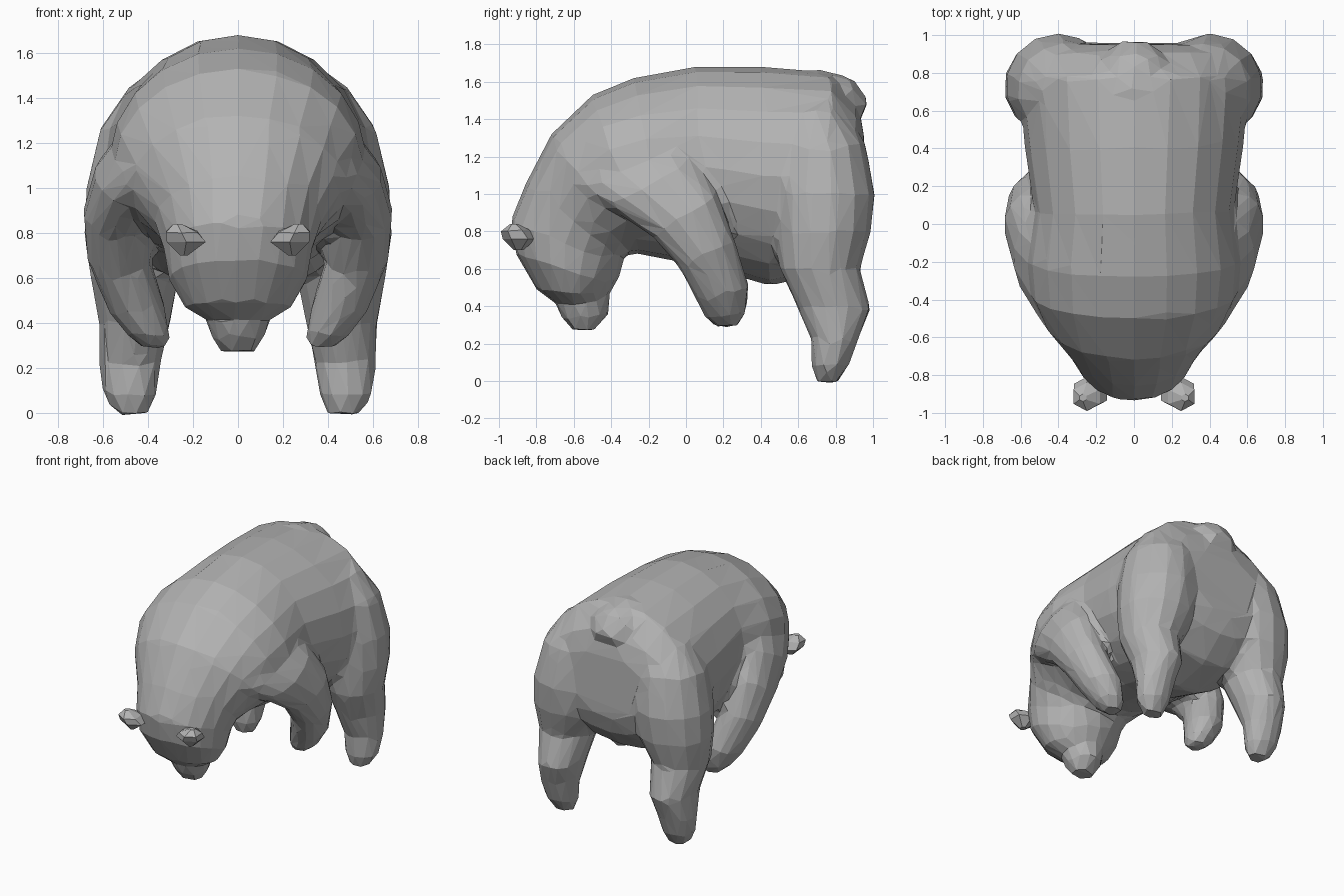
import bpy
import math
from mathutils import Vector

cube = bpy.data.objects.get("Cube")
if cube:
    bpy.data.objects.remove(cube, do_unlink=True)

# One plain grey for the whole animal
fur = bpy.data.materials.new("grey fur")
fur.use_nodes = True
grey = (0.45, 0.45, 0.45, 1)
fur.diffuse_color = grey
fur.node_tree.nodes["Principled BSDF"].inputs["Base Color"].default_value = grey


def loft(sections, sides=14):
    """Closed tube of oval rings: (centre x, top y, top z, bottom y, bottom z, half width)."""
    verts, faces = [], []
    for cx, ty, tz, by, bz, width in sections:
        top, bottom = Vector((cx, ty, tz)), Vector((cx, by, bz))
        centre, arm = (top + bottom) / 2, (top - bottom) / 2
        for i in range(sides):
            a = math.tau * i / sides
            verts.append(centre + arm * math.cos(a) + Vector((width * math.sin(a), 0, 0)))
    for r in range(len(sections) - 1):
        for i in range(sides):
            j = (i + 1) % sides
            a, b = r * sides, (r + 1) * sides
            faces.append((a + i, a + j, b + j, b + i))
    faces.append(tuple(reversed(range(sides))))
    faces.append(tuple(range(len(verts) - sides, len(verts))))
    return verts, faces


def mirrored(part):
    verts, faces = part
    return [Vector((-v.x, v.y, v.z)) for v in verts], [tuple(reversed(f)) for f in faces]


def make(name, parts):
    """Join several closed shells into one object."""
    verts, faces = [], []
    for part_verts, part_faces in parts:
        start = len(verts)
        verts += part_verts
        faces += [tuple(start + i for i in f) for f in part_faces]
    mesh = bpy.data.meshes.new(name)
    mesh.from_pydata(verts, [], faces)
    mesh.materials.append(fur)
    obj = bpy.data.objects.new(name, mesh)
    bpy.context.collection.objects.link(obj)
    bpy.context.view_layer.objects.active = obj
    obj.select_set(True)
    bpy.ops.object.mode_set(mode="EDIT")
    bpy.ops.mesh.select_all(action="SELECT")
    bpy.ops.mesh.normals_make_consistent(inside=False)
    bpy.ops.object.mode_set(mode="OBJECT")
    obj.select_set(False)
    return obj


# Rump, back, shoulders and lowered head
torso = loft([
    (0, 0.95, 1.34, 0.96, 0.88, 0.36),
    (0, 0.91, 1.48, 0.91, 0.74, 0.52),
    (0, 0.78, 1.65, 0.75, 0.58, 0.61),
    (0, 0.40, 1.68, 0.45, 0.51, 0.58),
    (0, 0.05, 1.68, 0.10, 0.61, 0.53),
    (0, -0.28, 1.62, -0.10, 0.65, 0.57),
    (0, -0.50, 1.53, -0.25, 0.68, 0.55),
    (0, -0.72, 1.32, -0.31, 0.68, 0.47),
    (0, -0.86, 1.05, -0.34, 0.65, 0.37),
    (0, -0.94, 0.85, -0.34, 0.60, 0.33),
    (0, -0.91, 0.68, -0.38, 0.51, 0.31),
    (0, -0.80, 0.49, -0.43, 0.45, 0.24),
    (0, -0.69, 0.41, -0.48, 0.40, 0.12),
], 20)
snout = loft([
    (0, -0.71, 0.52, -0.41, 0.52, 0.15),
    (0, -0.68, 0.36, -0.41, 0.36, 0.13),
    (0, -0.61, 0.27, -0.49, 0.27, 0.08),
])
tail = loft([
    (0, 0.70, 1.67, 0.76, 1.35, 0.20),
    (0, 0.89, 1.62, 0.86, 1.36, 0.17),
    (0, 0.98, 1.49, 0.93, 1.40, 0.09),
])

# Hind leg, rising into the rump and ending in the foot
hind_leg = loft([
    (0.28, 0.84, 1.46, 0.55, 1.46, 0.20),
    (0.36, 0.96, 1.27, 0.46, 1.25, 0.26),
    (0.40, 1.01, 1.00, 0.45, 1.00, 0.28),
    (0.42, 0.99, 0.80, 0.47, 0.80, 0.27),
    (0.46, 0.93, 0.60, 0.50, 0.60, 0.20),
    (0.46, 0.99, 0.38, 0.59, 0.40, 0.16),
    (0.48, 0.92, 0.22, 0.67, 0.22, 0.14),
    (0.48, 0.87, 0.08, 0.67, 0.08, 0.12),
    (0.47, 0.81, -0.01, 0.70, -0.01, 0.07),
])

# Front leg swept backward from the shoulder, paw turned in
front_leg = loft([
    (0.40, -0.06, 1.32, -0.60, 1.04, 0.13),
    (0.49, 0.05, 1.19, -0.42, 0.93, 0.15),
    (0.54, 0.17, 1.00, -0.18, 0.77, 0.15),
    (0.53, 0.26, 0.76, -0.04, 0.61, 0.14),
    (0.45, 0.34, 0.50, 0.06, 0.42, 0.13),
    (0.40, 0.32, 0.36, 0.10, 0.34, 0.10),
    (0.37, 0.27, 0.29, 0.16, 0.29, 0.06),
])

# Fuse everything into one skin, then cut it down to large flat facets
body = make("body", [torso, snout, tail, hind_leg, mirrored(hind_leg),
                     front_leg, mirrored(front_leg)])
fuse = body.modifiers.new("fuse", "REMESH")
fuse.mode = "VOXEL"
fuse.voxel_size = 0.025
soften = body.modifiers.new("soften", "SMOOTH")
soften.iterations = 5
reduce = body.modifiers.new("reduce", "DECIMATE")
reduce.ratio = 0.032

# Small pointed ears
ear = loft([
    (0.24, -0.87, 0.70, -0.92, 0.70, 0.02),
    (0.23, -0.80, 0.76, -0.98, 0.76, 0.10),
    (0.25, -0.84, 0.81, -0.99, 0.80, 0.08),
    (0.27, -0.90, 0.84, -0.94, 0.84, 0.02),
], 6)
make("left_ear", [ear])
make("right_ear", [mirrored(ear)])
